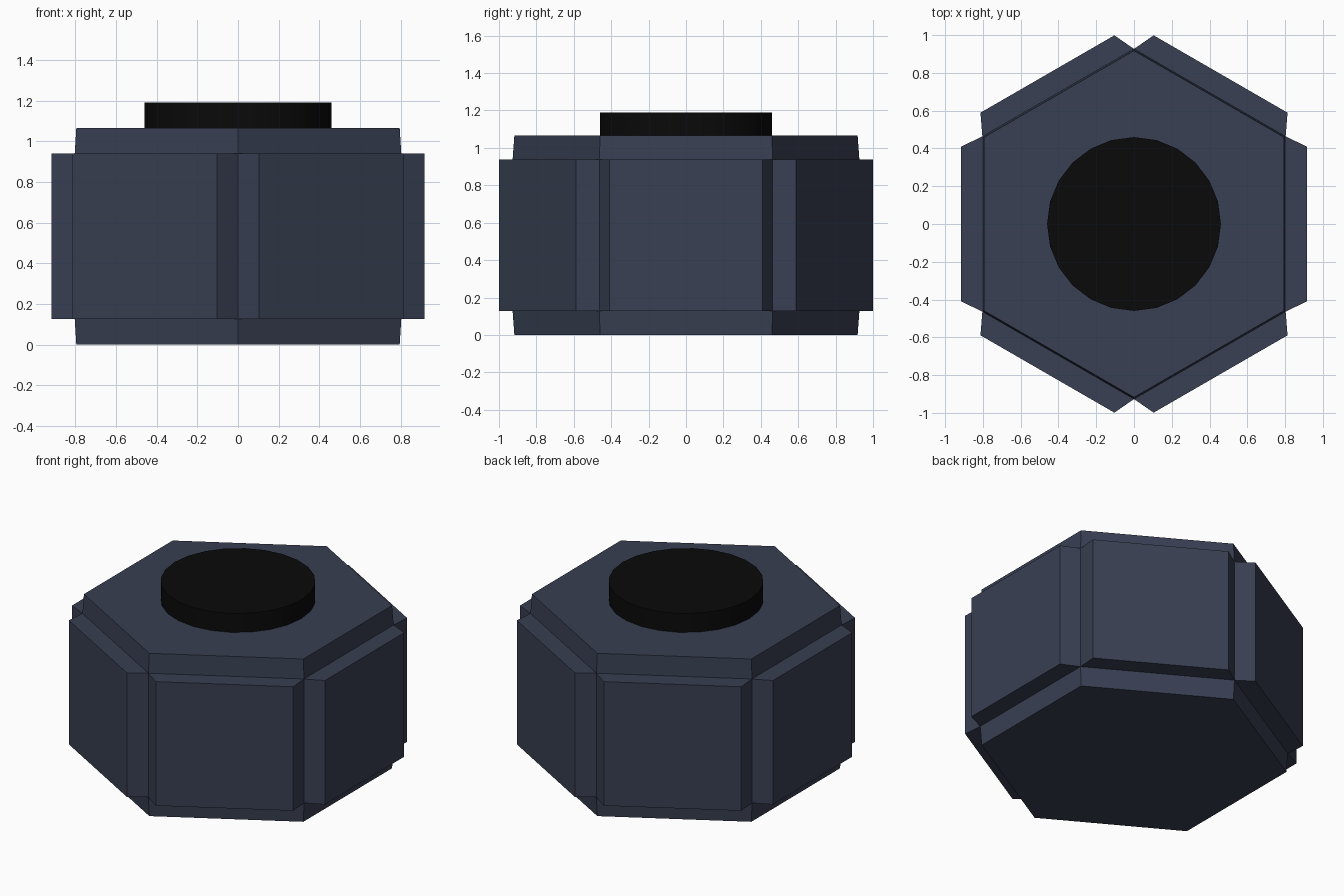
import bpy, bmesh
from math import pi, sin, cos
from mathutils import Vector

if "Cube" in bpy.data.objects:
    bpy.data.objects.remove(bpy.data.objects["Cube"])


def material(name, rgb):
    m = bpy.data.materials.new(name)
    m.diffuse_color = (*rgb, 1)
    m.use_nodes = True
    m.node_tree.nodes["Principled BSDF"].inputs["Base Color"].default_value = m.diffuse_color
    return m


Z0, Z1 = 0.127, 0.939      # panel band
RADIUS = 0.927             # hexagon corner radius
CAP = 0.127                # thickness of the end caps
PANEL = 0.114              # panel depth

# Hexagonal body: prism whose faces are each extruded outwards
bm = bmesh.new()
rings = [[bm.verts.new((RADIUS * sin(i * pi / 3), RADIUS * cos(i * pi / 3), z))
          for i in range(6)] for z in (Z0, Z1)]
low, high = rings
bm.faces.new(low)
bm.faces.new(high)
for i in range(6):
    j = (i + 1) % 6
    bm.faces.new((low[i], low[j], high[j], high[i]))
bmesh.ops.recalc_face_normals(bm, faces=bm.faces[:])
bm.normal_update()

for face in bmesh.ops.extrude_discrete_faces(bm, faces=bm.faces[:])["faces"]:
    centre, normal = face.calc_center_median(), face.normal.copy()
    is_cap = abs(normal.z) > 0.5
    depth, taper = (CAP, 0.99) if is_cap else (PANEL, 0.883)
    for v in face.verts:
        d = v.co - centre
        # panels narrow sideways only, caps shrink a touch
        v.co = centre + Vector((d.x * taper, d.y * taper, d.z)) + normal * depth

mesh = bpy.data.meshes.new("hex_body")
bm.to_mesh(mesh)
bm.free()
body = bpy.data.objects.new("hex_body", mesh)
bpy.context.collection.objects.link(body)
mesh.materials.append(material("dark_blue", (0.04, 0.05, 0.085)))

# Round black boss on top
bottom, top = 1.06, 1.19
bpy.ops.mesh.primitive_cylinder_add(vertices=24, radius=0.46, depth=top - bottom,
                                    location=(0, 0, (bottom + top) / 2))
boss = bpy.context.object
boss.name = "top_boss"
boss.data.materials.append(material("black", (0.003, 0.003, 0.003)))
bpy.ops.object.shade_smooth_by_angle()
